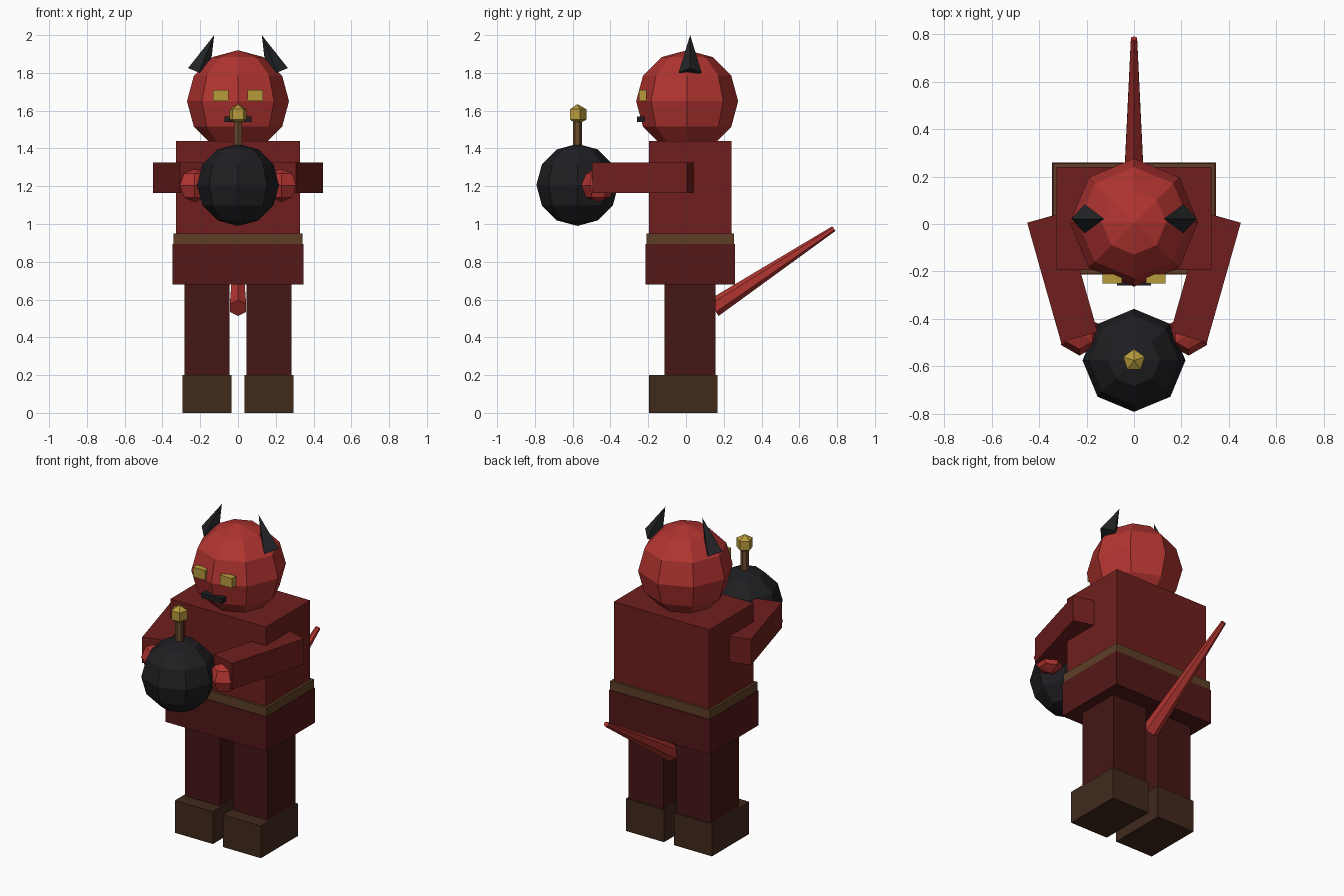
import bpy
from math import sin, cos, pi, radians
from mathutils import Matrix, Vector

if "Cube" in bpy.data.objects:
    bpy.data.objects.remove(bpy.data.objects["Cube"])


def material(name, hex_code):
    rgb = [int(hex_code[i:i + 2], 16) / 255 for i in (0, 2, 4)]
    m = bpy.data.materials.new(name)
    m.diffuse_color = [((c + 0.055) / 1.055) ** 2.4 if c > 0.04 else c / 12.92 for c in rgb] + [1]
    m.use_nodes = True
    m.node_tree.nodes["Principled BSDF"].inputs["Base Color"].default_value = m.diffuse_color
    return m


RED = material("red_skin", "B03430")
SHIRT = material("dark_red", "6E1F1D")
SKIRT = material("deep_red", "541818")
LEGS = material("maroon", "451515")
BROWN = material("boot_brown", "40291C")
BELT = material("belt_brown", "5E3F26")
BLACK = material("black", "1F1F23")
HORN = material("horn_black", "222427")
GOLD = material("gold", "B89B3C")
FUSE = material("fuse_brown", "6B4A2F")


def mesh_object(name, verts, faces, mat, matrix=Matrix()):
    me = bpy.data.meshes.new(name)
    me.from_pydata([matrix @ Vector(v) for v in verts], [], faces)
    me.materials.append(mat)
    ob = bpy.data.objects.new(name, me)
    bpy.context.collection.objects.link(ob)
    return ob


def box(name, lo, hi, mat, matrix=Matrix()):
    v = [(x, y, z) for z in (lo[2], hi[2])
         for x, y in ((lo[0], lo[1]), (hi[0], lo[1]), (hi[0], hi[1]), (lo[0], hi[1]))]
    f = [(3, 2, 1, 0), (4, 5, 6, 7)] + [(i, (i + 1) % 4, (i + 1) % 4 + 4, i + 4) for i in range(4)]
    return mesh_object(name, v, f, mat, matrix)


def lathe(name, profile, sides, mat, matrix=Matrix()):
    """Faceted solid of revolution about z; first corner lies on +y. Profile runs upward."""
    verts, rows, faces = [], [], []
    for r, z in profile:
        n = sides if r > 1e-5 else 1
        rows.append([len(verts) + i for i in range(n)])
        verts += [(-r * sin(2 * pi * i / sides), r * cos(2 * pi * i / sides), z) for i in range(n)]
    for a, b in zip(rows, rows[1:]):
        for i in range(sides):
            j = (i + 1) % sides
            quad = [a[i % len(a)], a[j % len(a)], b[j % len(b)], b[i % len(b)]]
            faces.append(list(dict.fromkeys(quad)))
    if len(rows[0]) > 1:
        faces.append(rows[0][::-1])
    if len(rows[-1]) > 1:
        faces.append(rows[-1])
    return mesh_object(name, verts, faces, mat, matrix)


def ball(name, centre, r, sides, rings, mat):
    prof = [(r * sin(pi * k / rings), -r * cos(pi * k / rings)) for k in range(rings + 1)]
    return lathe(name, prof, sides, mat, Matrix.Translation(centre))


def mirrored(ob):
    """Add the matching part on the other side of x = 0."""
    m = ob.modifiers.new("mirror", 'MIRROR')
    m.use_mirror_merge = False


# Torso, belt and skirt
box("torso", (-0.327, -0.195, 0.9), (0.327, 0.24, 1.44), SHIRT)
box("belt", (-0.342, -0.21, 0.895), (0.342, 0.255, 0.95), BELT)
box("skirt", (-0.346, -0.214, 0.68), (0.346, 0.26, 0.895), SKIRT)

# Legs and boots
mirrored(box("leg", (0.045, -0.113, 0.2), (0.283, 0.157, 0.68), LEGS))
mirrored(box("boot", (0.034, -0.197, 0), (0.295, 0.167, 0.2), BROWN))

# Arms reaching forward and inward, with hands
arm_pose = Matrix.Translation((0.302, -0.225, 1.245)) @ Matrix.Rotation(radians(-15.8), 4, 'Z')
mirrored(box("arm", (-0.08, -0.262, -0.08), (0.08, 0.262, 0.08), SHIRT, arm_pose))
mirrored(ball("hand", (0.23, -0.465, 1.205), 0.09, 6, 4, RED))

# Head and face
ball("head", (0, 0.006, 1.65), 0.27, 8, 6, RED)
mirrored(box("eye", (0.05, -0.25, 1.65), (0.133, -0.21, 1.71), GOLD))
box("mouth", (-0.072, -0.26, 1.54), (0.072, -0.22, 1.57), BLACK)

# Four-sided horns leaning inward
horn_pose = Matrix.Translation((0.208, 0.022, 1.802)) @ Matrix.Rotation(radians(-22.5), 4, 'Y')
mirrored(lathe("horn", [(0.061, 0), (0, 0.214)], 4, HORN, horn_pose))

# Tail rising behind
tail_pose = Matrix.Translation((0, 0.145, 0.555)) @ Matrix.Rotation(radians(-56.6), 4, 'X')
lathe("tail", [(0.05, 0), (0.015, 0.764)], 6, RED, tail_pose)

# Bomb with fuse and spark
ball("bomb", (0, -0.575, 1.207), 0.217, 8, 6, BLACK)
lathe("fuse", [(0.024, 1.38), (0.024, 1.55)], 6, FUSE, Matrix.Translation((0, -0.575, 0)))
ball("spark", (0, -0.575, 1.58), 0.055, 5, 3, GOLD)
